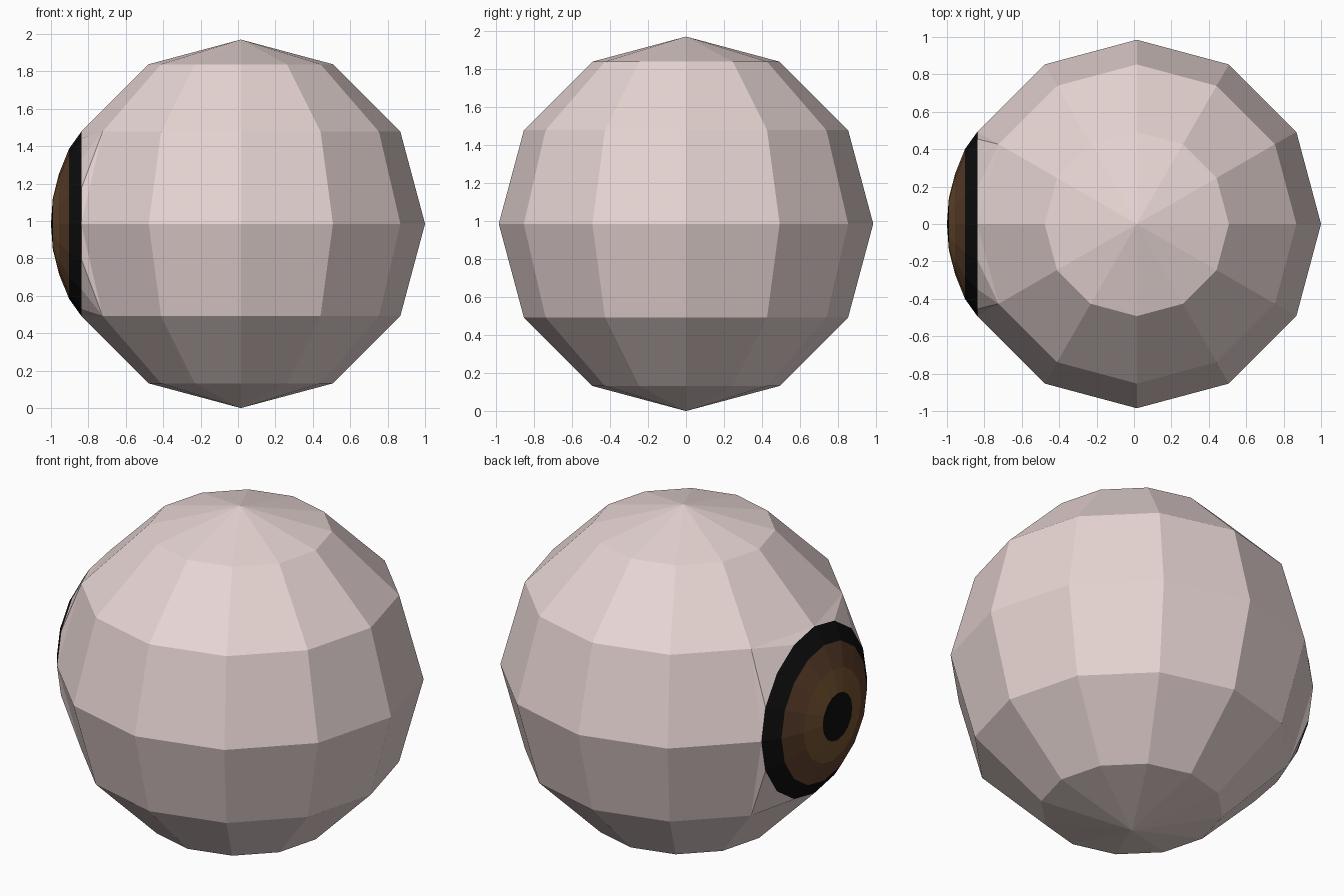
import bpy, bmesh
from math import sin, cos, pi, radians
from mathutils import Vector

if "Cube" in bpy.data.objects:
    bpy.data.objects.remove(bpy.data.objects["Cube"])

R = 0.985
CENTRE = Vector((0.015, 0, R))
RIM_R = R * 0.5
RIM_X = CENTRE.x - R * cos(radians(30))
SIDES = 16


def material(name, rgb):
    m = bpy.data.materials.new(name)
    m.diffuse_color = (*rgb, 1)
    m.use_nodes = True
    m.node_tree.nodes["Principled BSDF"].inputs["Base Color"].default_value = m.diffuse_color
    return m


def finish(bm, name, mat):
    me = bpy.data.meshes.new(name)
    bm.to_mesh(me)
    bm.free()
    me.materials.append(mat)
    ob = bpy.data.objects.new(name, me)
    bpy.context.collection.objects.link(ob)
    return ob


def ring_point(x, r, i):
    a = 2 * pi * i / SIDES
    return Vector((x, r * cos(a), CENTRE.z + r * sin(a)))


def band(name, p0, p1, mat):
    """Ring of faces between two (x, radius) profile points; radius 0 closes it."""
    bm = bmesh.new()
    outer = [bm.verts.new(ring_point(*p0, i)) for i in range(SIDES)]
    if p1[1] == 0:
        inner = [bm.verts.new((p1[0], 0, CENTRE.z))] * SIDES
    else:
        inner = [bm.verts.new(ring_point(*p1, i)) for i in range(SIDES)]
    for i in range(SIDES):
        j = (i + 1) % SIDES
        loop = [outer[j], outer[i], inner[i]]
        if p1[1]:
            loop.append(inner[j])
        bm.faces.new(loop)
    bm.normal_update()
    return finish(bm, name, mat)


white = material("eye_white", (0.80, 0.67, 0.655))
black = material("black", (0.004, 0.004, 0.004))
dark_brown = material("dark_brown", (0.115, 0.052, 0.025))
brown = material("brown", (0.17, 0.085, 0.03))

# Eyeball: low-poly sphere with the vertex facing -x opened up
bm = bmesh.new()
bmesh.ops.create_uvsphere(bm, u_segments=12, v_segments=6, radius=R)
bmesh.ops.translate(bm, verts=bm.verts, vec=CENTRE)
tip = min(bm.verts, key=lambda v: v.co.x)
bmesh.ops.delete(bm, geom=[tip], context='VERTS')

# Corner fans joining the square opening to the round rim
q = SIDES // 4
for k in range(4):
    a = pi / 4 + k * pi / 2
    sy = 1 if cos(a) > 0 else -1
    sz = 1 if sin(a) > 0 else -1
    corner = CENTRE + Vector((-R * 0.75, sy * R * cos(pi / 6) / 2, sz * R / 2))
    for i in range(k * q, (k + 1) * q):
        bm.faces.new([bm.verts.new(p) for p in (
            corner, ring_point(RIM_X, RIM_R, i), ring_point(RIM_X, RIM_R, i + 1))])
bmesh.ops.remove_doubles(bm, verts=bm.verts, dist=0.001)
bmesh.ops.recalc_face_normals(bm, faces=bm.faces)
finish(bm, "eyeball", white)

# Bulging iris in colour bands, from the rim to the pupil
profile = [(RIM_X, RIM_R), (-0.904, 0.40), (-0.957, 0.268), (-0.99, 0.138), (-1.0, 0)]
parts = [("iris_rim", black), ("iris_outer", dark_brown),
         ("iris_inner", brown), ("pupil", black)]
for (name, mat), p0, p1 in zip(parts, profile, profile[1:]):
    band(name, p0, p1, mat)
